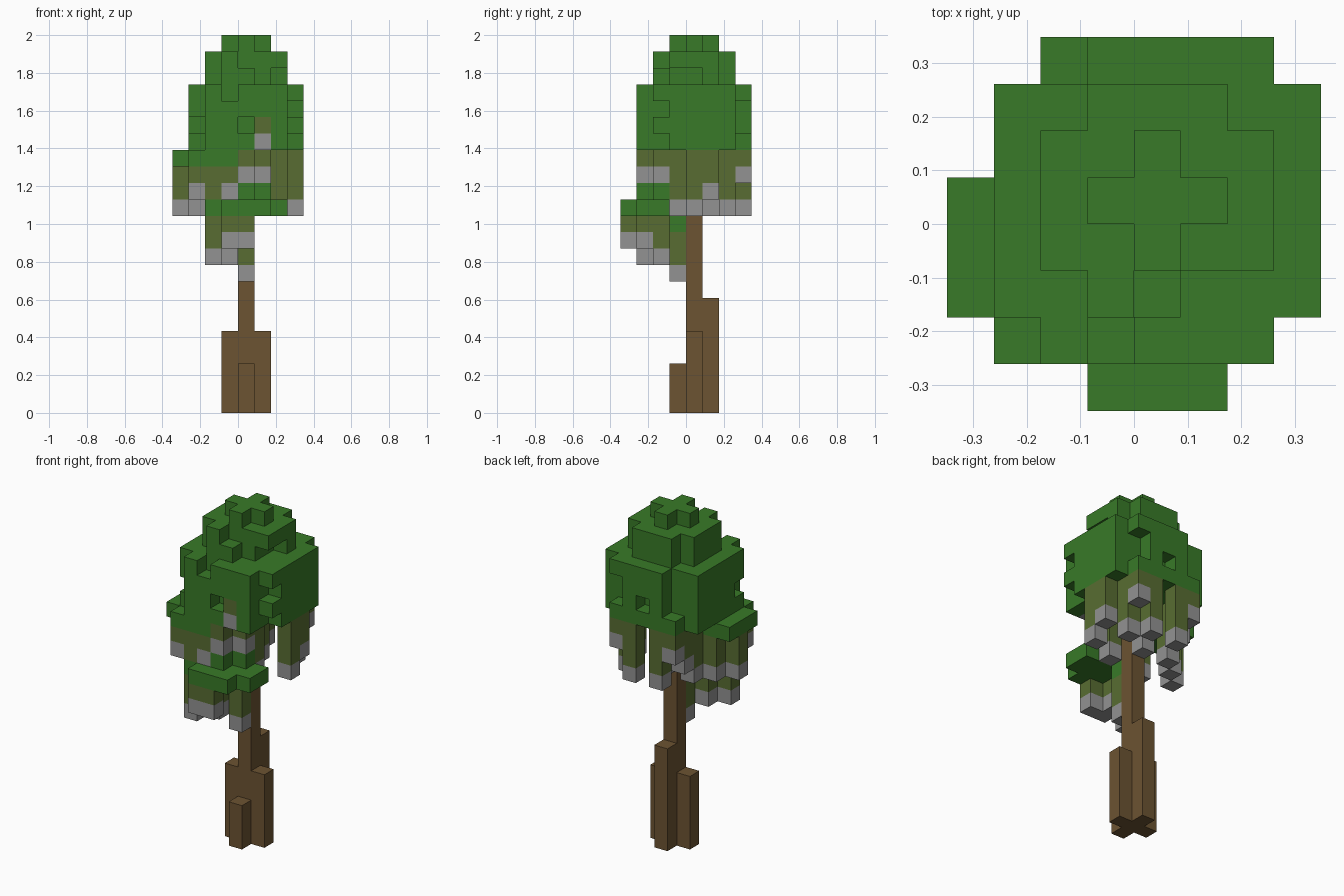
import bpy
import bmesh
import math
from mathutils import Vector

default = bpy.data.objects.get("Cube")
if default:
    bpy.data.objects.remove(default)

CELL = 2 / 23  # edge of one block


def make_material(name, colour):
    material = bpy.data.materials.new(name)
    material.use_nodes = True
    material.diffuse_color = (*colour, 1)
    material.node_tree.nodes["Principled BSDF"].inputs["Base Color"].default_value = (*colour, 1)
    return material


materials = {
    "bark": make_material("bark brown", (0.15, 0.087, 0.032)),
    "leaf": make_material("leaf green", (0.04, 0.195, 0.021)),
    "vine": make_material("vine olive", (0.098, 0.152, 0.032)),
    "tip": make_material("tip grey", (0.29, 0.29, 0.29)),
}

# Every block is stored once: cell -> (part name, material name)
blocks = {}


def span(bounds):
    return range(bounds[0], bounds[1] + 1)


def fill(part, kind, xs, ys, zs):
    for x in span(xs):
        for y in span(ys):
            for z in span(zs):
                blocks[x, y, z] = (part, kind)


def column(part, kind, x, y, bottom, top):
    fill(part, kind, (x, x), (y, y), (bottom, top))


def carve(*cells):
    for cell in cells:
        blocks.pop(cell, None)


def vine(part, x, y, bottom, top):
    """Hanging strand with a pale tip at its lower end."""
    column(part, "vine", x, y, bottom + 1, top)
    column(part, "tip", x, y, bottom, bottom)


# Trunk with four root buttresses of differing height
column("trunk", "bark", 0, 0, 0, 15)
for x, y, top in ((0, -1, 2), (-1, 0, 4), (1, 0, 4), (0, 1, 6)):
    column("trunk", "bark", x, y, 0, top)

# Main crown body with side bulges
body = (16, 19)
fill("crown", "leaf", (-2, 2), (-3, 2), body)
fill("crown", "leaf", (-3, -3), (-2, 2), body)
fill("crown", "leaf", (3, 3), (-2, 2), body)
fill("crown", "leaf", (-1, 2), (3, 3), body)
column("crown", "leaf", -2, 3, 16, 16)

# Left ledge and the low fringe beside it
fill("crown", "leaf", (-4, -3), (-2, 0), (15, 15))
fill("crown", "leaf", (-3, -1), (-3, -3), (15, 15))

# Stepped top
fill("crown", "leaf", (-2, 2), (-1, 1), (20, 21))
fill("crown", "leaf", (-1, 1), (2, 2), (20, 21))
column("crown", "leaf", -1, -2, 20, 21)
column("crown", "leaf", 0, -2, 20, 20)
fill("crown", "leaf", (-1, 1), (0, 0), (22, 22))
fill("crown", "leaf", (0, 0), (-1, 1), (22, 22))

# Gaps and notches in the crown
carve((0, -3, 17), (0, 3, 17), (-1, -3, 19),
      (2, -1, 20), (2, 0, 20), (-3, -2, 17),
      (3, -2, 16), (3, -2, 18),
      (2, 3, 17), (2, 3, 18))

# Strands hanging from the crown: x, y, tip, top
for strand in ((1, -3, 16, 17), (0, -3, 14, 15), (1, -2, 14, 15),
               (1, -1, 12, 15), (3, 0, 12, 15), (3, 1, 13, 15),
               (2, 2, 12, 15), (2, 3, 14, 15), (1, 3, 12, 15),
               (-1, 3, 12, 15), (-2, 3, 14, 15), (-2, 2, 13, 15),
               (0, 1, 12, 15), (-2, 1, 12, 15), (-3, 0, 12, 14),
               (-4, -1, 12, 14), (-3, -3, 13, 14), (-1, -3, 13, 14)):
    vine("crown_vines", *strand)
column("crown_vines", "vine", -2, -3, 13, 14)

# Low front branch of leaves
fill("low_branch", "leaf", (-2, 2), (-3, -3), (12, 12))
fill("low_branch", "leaf", (-1, 1), (-4, -2), (12, 12))
column("low_branch", "leaf", 2, -2, 12, 12)
fill("low_branch", "leaf", (-1, 1), (-2, -2), (13, 13))
column("low_branch", "leaf", 0, -3, 13, 13)
column("low_branch", "leaf", 0, -1, 11, 12)

# Strands hanging from the low branch
for strand in ((-1, -4, 10, 11), (0, -4, 10, 11), (-1, -3, 10, 11),
               (-2, -3, 9, 11), (-1, -2, 9, 11), (0, -1, 8, 10)):
    vine("low_branch_vines", *strand)

AXES = [Vector(a) for a in ((1, 0, 0), (0, 1, 0), (0, 0, 1))]


def build(part):
    """Skin the exposed block sides of a part and merge flat areas."""
    bm = bmesh.new()
    corners = {}
    kinds = sorted({kind for owner, kind in blocks.values() if owner == part})

    def corner(point):
        key = tuple(round(c) for c in point)
        if key not in corners:
            corners[key] = bm.verts.new(Vector(key) * CELL)
        return corners[key]

    for cell, (owner, kind) in blocks.items():
        if owner != part:
            continue
        for i in range(3):
            normal, u, v = AXES[i], AXES[i - 2], AXES[i - 1]
            for sign in (-1, 1):
                if tuple(round(c) for c in Vector(cell) + normal * sign) in blocks:
                    continue
                start = Vector(cell) + (normal if sign > 0 else Vector())
                ring = [start, start + u, start + u + v, start + v]
                face = bm.faces.new([corner(p) for p in ring[::sign]])
                face.material_index = kinds.index(kind)
    bmesh.ops.dissolve_limit(bm, angle_limit=math.radians(1), verts=bm.verts[:],
                             edges=bm.edges[:], delimit={"MATERIAL"})
    mesh = bpy.data.meshes.new(part)
    bm.to_mesh(mesh)
    bm.free()
    for kind in kinds:
        mesh.materials.append(materials[kind])
    bpy.context.collection.objects.link(bpy.data.objects.new(part, mesh))


for part in ("trunk", "crown", "crown_vines", "low_branch", "low_branch_vines"):
    build(part)
